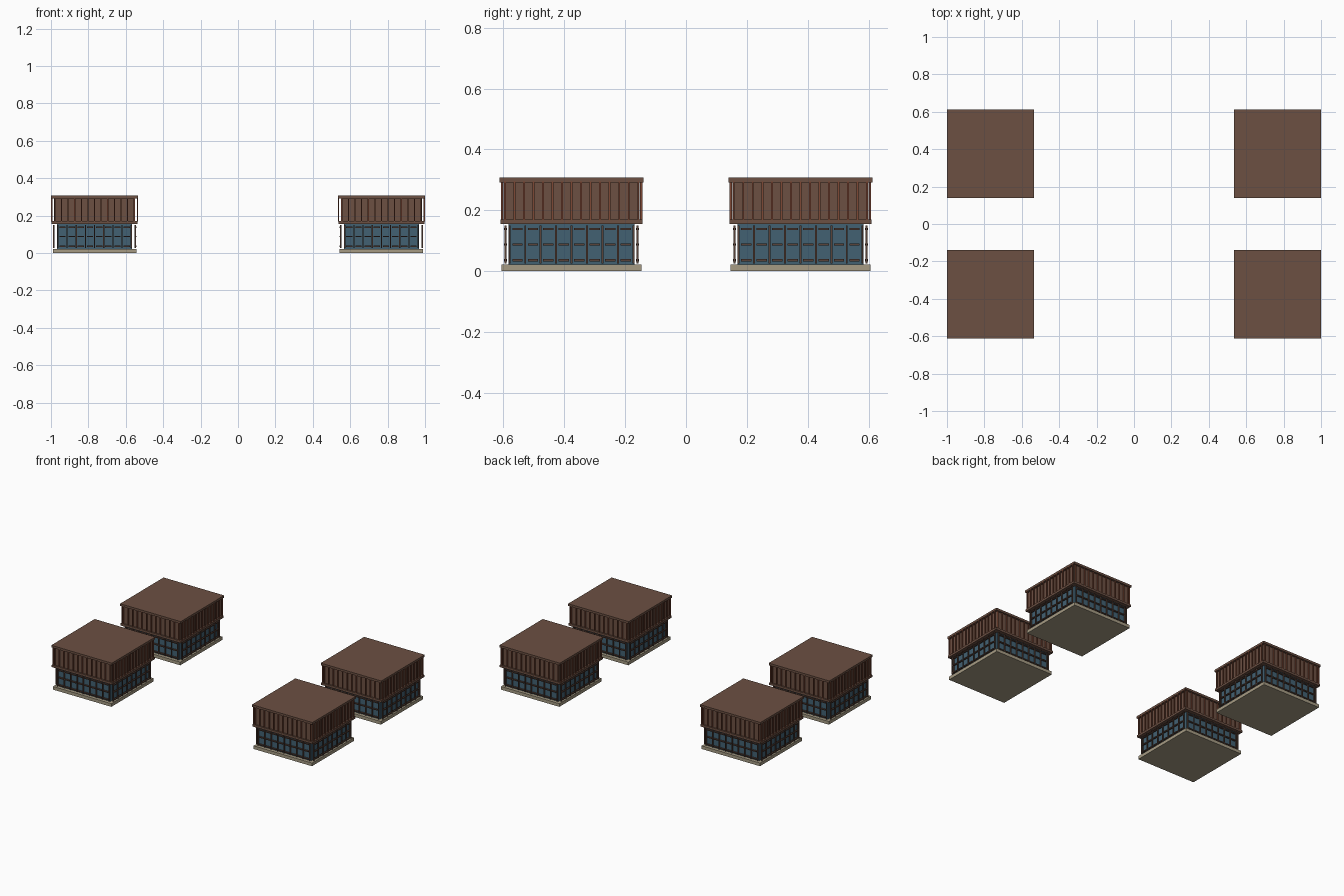
import bpy, bmesh
from mathutils import Vector

old = bpy.data.objects.get("Cube")
if old:
    bpy.data.objects.remove(old, do_unlink=True)


def material(name, rgb):
    m = bpy.data.materials.new(name)
    m.use_nodes = True
    colour = (*rgb, 1)
    m.diffuse_color = colour
    m.node_tree.nodes["Principled BSDF"].inputs["Base Color"].default_value = colour
    return m


brown = material("brown cladding", (0.15, 0.08, 0.055))
rust = material("rust fins", (0.21, 0.065, 0.035))
dark = material("dark frame", (0.10, 0.055, 0.04))
glass = material("blue glass", (0.055, 0.12, 0.17))
stone = material("pale stone", (0.38, 0.33, 0.23))


def box(bm, centre, size):
    verts = bmesh.ops.create_cube(bm, size=1)["verts"]
    for v in verts:
        v.co = Vector([c + k * s for c, k, s in zip(centre, v.co, size)])


def finish(bm, name, mat):
    mesh = bpy.data.meshes.new(name)
    bm.to_mesh(mesh)
    bm.free()
    mesh.materials.append(mat)
    return mesh


def slab(name, hx, hy, z0, z1, mat):
    bm = bmesh.new()
    box(bm, (0, 0, (z0 + z1) / 2), (2 * hx, 2 * hy, z1 - z0))
    return finish(bm, name, mat)


def on_faces(bm, along, z, offset, width, height, depth):
    """Place a bar on both faces of each axis: along[0] on the y faces, along[1] on the x faces."""
    for side in (-1, 1):
        for t in along[0]:
            box(bm, (t, side * offset[1], z), (width, depth, height))
        for t in along[1]:
            box(bm, (side * offset[0], t, z), (depth, width, height))


def spread(half, count):
    return [-half + 2 * half * i / (count - 1) for i in range(count)]


def centres(half, count):
    return [-half + 2 * half * (i + 0.5) / count for i in range(count)]


# Upper storey fins
bm = bmesh.new()
on_faces(bm, (spread(0.212, 13), spread(0.219, 15)), 0.231, (0.2295, 0.229), 0.006, 0.126, 0.007)
fins = finish(bm, "upper_fins", rust)

# Window frame: uprights and short crossbars standing off the glass
bm = bmesh.new()
on_faces(bm, (spread(0.196, 9), spread(0.203, 9)), 0.088, (0.218, 0.2165), 0.006, 0.124, 0.007)
uprights = finish(bm, "window_uprights", dark)
bm = bmesh.new()
for z in (0.036, 0.088, 0.138):
    on_faces(bm, (centres(0.196, 8), centres(0.203, 8)), z, (0.218, 0.2165), 0.034, 0.007, 0.01)
crossbars = finish(bm, "window_crossbars", dark)

parts = [
    slab("base_slab", 0.223, 0.23, 0, 0.022, stone),
    slab("glass_storey", 0.20, 0.207, 0.022, 0.156, glass),
    slab("middle_ledge", 0.231, 0.233, 0.155, 0.17, brown),
    slab("upper_wall", 0.217, 0.224, 0.17, 0.293, brown),
    slab("roof", 0.2315, 0.237, 0.292, 0.307, brown),
    fins, uprights, crossbars,
]

# Four identical pavilions share the same meshes
for sx, side in ((-1, "right"), (1, "left")):
    for sy, end in ((-1, "front"), (1, "back")):
        for mesh in parts:
            ob = bpy.data.objects.new(f"{end}_{side}_{mesh.name}", mesh)
            ob.location = (sx * 0.767, sy * 0.376, 0)
            bpy.context.collection.objects.link(ob)
